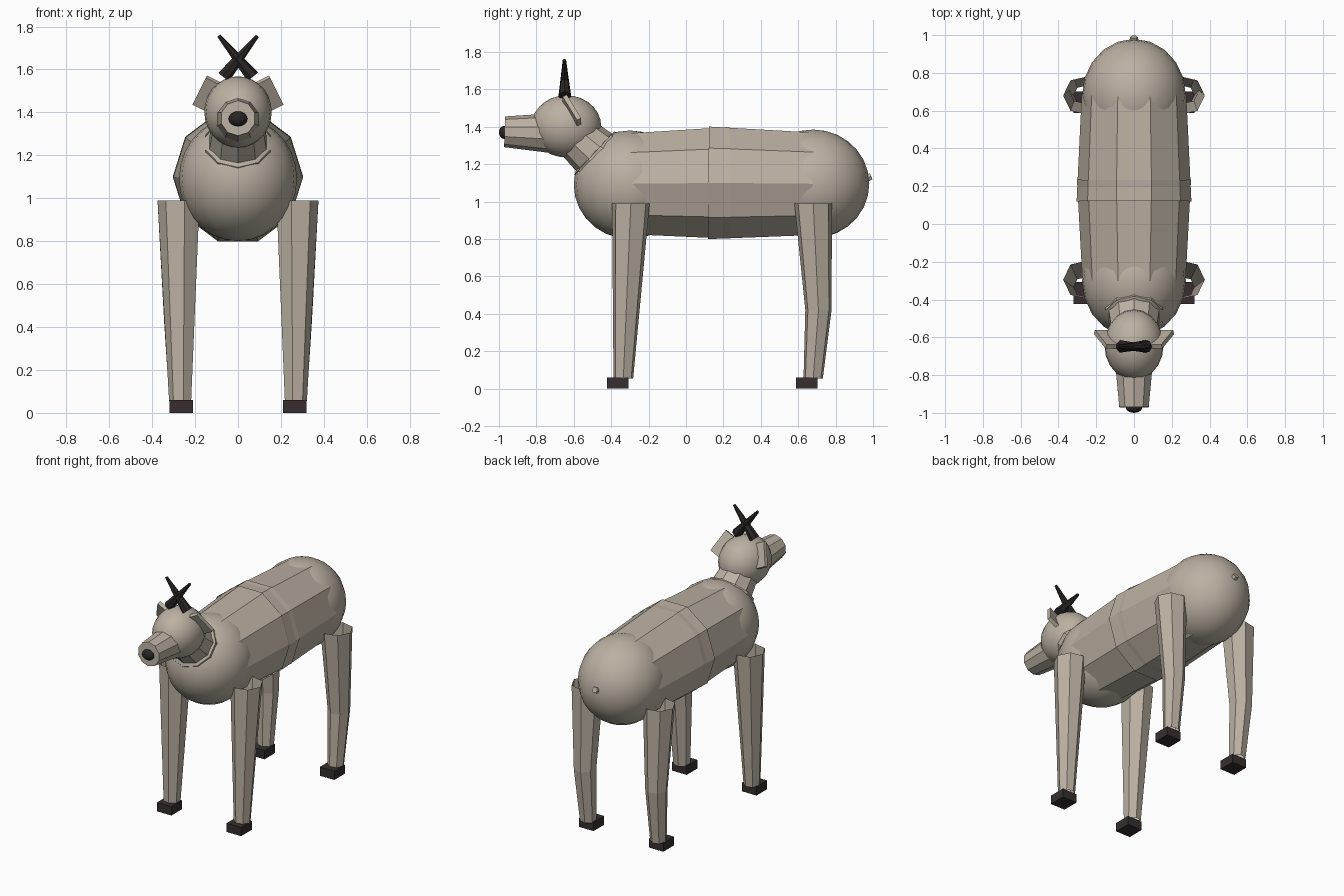
import bpy, bmesh, math
from mathutils import Vector, Matrix

if "Cube" in bpy.data.objects:
    bpy.data.objects.remove(bpy.data.objects["Cube"])


def material(name, rgb):
    m = bpy.data.materials.new(name)
    m.diffuse_color = (*rgb, 1)
    m.use_nodes = True
    m.node_tree.nodes["Principled BSDF"].inputs["Base Color"].default_value = m.diffuse_color
    return m


COAT = material("warm_grey_coat", (0.50, 0.44, 0.365))
HOOF = material("dark_brown_hoof", (0.038, 0.027, 0.028))
HORN = material("black_brown_horn", (0.023, 0.018, 0.018))


def finish(name, bm, mat, smooth=False):
    bmesh.ops.recalc_face_normals(bm, faces=bm.faces)
    me = bpy.data.meshes.new(name)
    bm.to_mesh(me)
    bm.free()
    me.materials.append(mat)
    for p in me.polygons:
        p.use_smooth = smooth
    ob = bpy.data.objects.new(name, me)
    bpy.context.collection.objects.link(ob)
    return ob


def ball(name, centre, radii, mat, seg=20, rings=14):
    bm = bmesh.new()
    bmesh.ops.create_uvsphere(bm, u_segments=seg, v_segments=rings, radius=1,
                              matrix=Matrix.Translation(centre) @ Matrix.Diagonal((*radii, 1)))
    return finish(name, bm, mat, True)


def tube(name, rings, sides, mat=COAT, level=False, turn=0.0, stretch=1.0, caps=()):
    """Skin a tube through (centre, radius) rings; level keeps rings horizontal."""
    bm = bmesh.new()
    axis = (Vector(rings[-1][0]) - Vector(rings[0][0])).normalized()
    if level:
        u, v = Vector((1, 0, 0)), Vector((0, 1, 0))
    else:
        u = Vector((1, 0, 0))
        u = (u - axis * u.dot(axis)).normalized()
        v = axis.cross(u)
    loops = []
    for c, r in rings:
        angles = [turn + 2 * math.pi * i / sides for i in range(sides)]
        loops.append([bm.verts.new(Vector(c) + u * r * math.cos(a) + v * r * stretch * math.sin(a))
                      for a in angles])
    for a, b in zip(loops, loops[1:]):
        for i in range(sides):
            j = (i + 1) % sides
            bm.faces.new((a[i], a[j], b[j], b[i]))
    for k in caps:
        bm.faces.new(loops[k])
    return finish(name, bm, mat)


def box(name, centre, axes, size, mat):
    bm = bmesh.new()
    m = Matrix([a * s for a, s in zip(axes, size)]).transposed().to_4x4()
    bmesh.ops.create_cube(bm, size=1, matrix=Matrix.Translation(centre) @ m)
    return finish(name, bm, mat)


# Torso: two overlapping tapered barrels between chest and rump
tube("front_barrel", [((0, -0.30, 1.095), 0.273), ((0, 0.235, 1.10), 0.302)], 10, stretch=1.04)
tube("rear_barrel", [((0, 0.12, 1.10), 0.304), ((0, 0.68, 1.095), 0.277)], 10, stretch=1.04)
ball("chest", (0, -0.30, 1.09), (0.275, 0.30, 0.29), COAT)
ball("rump", (0, 0.68, 1.095), (0.275, 0.30, 0.29), COAT)
tube("tail", [((0, 0.93, 1.11), 0.028), ((0, 0.99, 1.135), 0.02)], 6, caps=(1,))

# Neck: wide base sleeve and slimmer upper part
tube("neck_base", [((0, -0.36, 1.14), 0.18), ((0, -0.49, 1.26), 0.158)], 10, turn=math.pi / 10)
tube("upper_neck", [((0, -0.42, 1.20), 0.15), ((0, -0.62, 1.375), 0.118)], 10, turn=math.pi / 10)

# Head
ball("head", (0, -0.64, 1.402), (0.157, 0.187, 0.166), COAT)
tube("muzzle", [((0, -0.70, 1.365), 0.108), ((0, -0.97, 1.373), 0.082)], 10,
     turn=math.pi / 10, caps=(1,))
ball("nose", (0, -0.972, 1.37), (0.044, 0.028, 0.035), HORN, 12, 8)

X, Y, Z = Vector((1, 0, 0)), Vector((0, 1, 0)), Vector((0, 0, 1))
for side, s in (("left", -1), ("right", 1)):
    # Ears: thin plates sloping down, outward and back
    long_axis = Vector((s * 0.065, 0.08, -0.13)).normalized()
    wide = Vector((s * 0.8, 0, 0.4))
    wide = (wide - long_axis * wide.dot(long_axis)).normalized()
    box(side + "_ear", (s * 0.145, -0.61, 1.487),
        (wide, long_axis, wide.cross(long_axis)), (0.075, 0.16, 0.025), COAT)
    # Horns: crossing tapered spikes
    tube(side + "_horn", [((s * 0.068, -0.648, 1.565), 0.034), ((-s * 0.09, -0.65, 1.757), 0.009)],
         7, HORN, caps=(0, 1))
    # Legs: open topped tapered tubes; the rear pair bends at the hock
    turn = 0.0 if s > 0 else math.pi
    fx, hx = s * 0.272, s * 0.265
    tube(side + "_front_leg", [((fx, -0.295, 0.99), 0.103), ((fx - s * 0.005, -0.335, 0.055), 0.054)],
         7, level=True, turn=turn)
    tube(side + "_rear_leg", [((fx, 0.68, 0.99), 0.103), ((fx, 0.708, 0.42), 0.072),
                              ((fx - s * 0.005, 0.68, 0.055), 0.053)],
         7, level=True, turn=turn)
    # Hooves
    for end, y in (("front", -0.365), ("rear", 0.645)):
        box(f"{side}_{end}_hoof", (hx, y, 0.03), (X, Y, Z), (0.11, 0.115, 0.06), HOOF)
